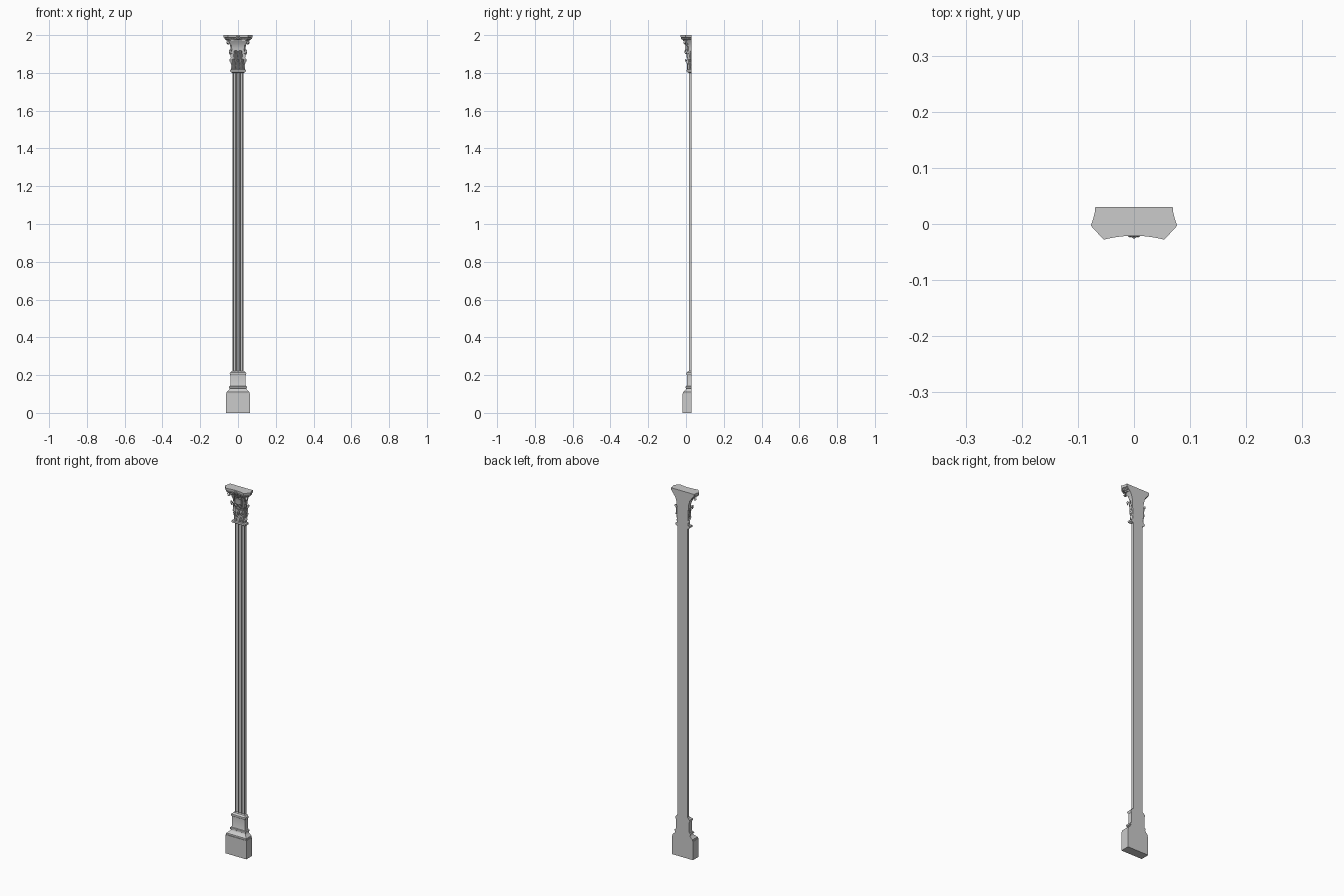
import bpy, bmesh
from math import sin, cos, pi
from mathutils import Vector

if "Cube" in bpy.data.objects:
    bpy.data.objects.remove(bpy.data.objects["Cube"])

BACK = 0.03      # flat rear plane
SET = 0.015      # front projection = half width - SET


def finish(name, bm, smooth=True, clip=False):
    if clip:
        bmesh.ops.bisect_plane(bm, geom=bm.verts[:] + bm.edges[:] + bm.faces[:],
                               plane_co=(0, BACK, 0), plane_no=(0, 1, 0), clear_outer=True)
    bmesh.ops.recalc_face_normals(bm, faces=bm.faces[:])
    me = bpy.data.meshes.new(name)
    bm.to_mesh(me)
    bm.free()
    ob = bpy.data.objects.new(name, me)
    bpy.context.collection.objects.link(ob)
    if smooth:
        bpy.ops.object.select_all(action='DESELECT')
        ob.select_set(True)
        bpy.context.view_layer.objects.active = ob
        bpy.ops.object.shade_smooth_by_angle(angle=0.6)
    return ob


def loft(name, rings):
    bm = bmesh.new()
    vs = [[bm.verts.new(p) for p in r] for r in rings]
    n = len(vs[0])
    for a, b in zip(vs, vs[1:]):
        for i in range(n):
            bm.faces.new((a[i], a[(i + 1) % n], b[(i + 1) % n], b[i]))
    bm.faces.new(vs[0])
    bm.faces.new(vs[-1])
    return finish(name, bm)


def moulding(name, profile):
    # (half width, z) profile mitred round the front and both sides
    loft(name, [[(-h, BACK, z), (-h, BACK - h + SET, z),
                 (h, BACK - h + SET, z), (h, BACK, z)] for h, z in profile])


# plinth and stepped base
moulding("plinth", [(0.063, 0), (0.063, 0.102)])
moulding("base_moulding", [(0.060, 0.102), (0.061, 0.106), (0.060, 0.111), (0.056, 0.113),
                           (0.053, 0.117), (0.048, 0.121), (0.044, 0.128), (0.044, 0.130),
                           (0.047, 0.132), (0.048, 0.136), (0.047, 0.140), (0.042, 0.142)])
moulding("pedestal", [(0.042, 0.142), (0.040, 0.148), (0.040, 0.200), (0.043, 0.204),
                      (0.044, 0.208), (0.043, 0.213), (0.039, 0.215), (0.035, 0.221), (0.029, 0.223)])

# fluted shaft
front = BACK - 0.029 + SET
sec = [(-0.029, BACK), (-0.029, front)]
for cx in (-0.0185, 0, 0.0185):
    for i in range(11):
        a = pi - pi * i / 10
        sec.append((cx + 0.0068 * cos(a), front + 0.0065 * sin(a)))
sec += [(0.029, front), (0.029, BACK)]
loft("fluted_shaft", [[(x, y, z) for x, y in sec] for z in (0.22, 1.805)])

# capital core
moulding("collar", [(0.030, 1.800), (0.036, 1.803), (0.041, 1.806), (0.042, 1.811),
                    (0.041, 1.816), (0.034, 1.819), (0.032, 1.824)])
moulding("bell", [(0.032, 1.815), (0.033, 1.88), (0.036, 1.93), (0.043, 1.955), (0.054, 1.972)])

# abacus: concave front and sides with chamfered corners
half = []
for i in range(9):
    t = i / 8
    half.append((0.054 * t, -0.021 - 0.007 * t * t))
half += [(0.077, -0.003), (0.0725, 0.010), (0.070, 0.020), (0.069, BACK)]
outline = [(-x, y) for x, y in reversed(half[1:])] + half


def scaled(s, z):
    return [(x * s, BACK + (y - BACK) * s, z) for x, y in outline]


loft("abacus", [scaled(s, z) for s, z in ((0.78, 1.968), (0.80, 1.974), (0.86, 1.976), (0.90, 1.981),
                                         (0.93, 1.986), (0.98, 1.987), (1.0, 1.990), (1.0, 2.0))])

# beads under the abacus edge
bm = bmesh.new()
pts = [Vector(p) for p in scaled(0.92, 1.982)]
run = 0
for a, b in zip(pts, pts[1:]):
    d = (b - a).length
    while run < d:
        c = a.lerp(b, run / d)
        new = bmesh.ops.create_uvsphere(bm, u_segments=8, v_segments=6, radius=0.0035)['verts']
        bmesh.ops.translate(bm, verts=new, vec=c)
        run += 0.0085
    run -= d
finish("abacus_beads", bm, clip=True)


def leaf(name, base, ang, width, h, reach):
    # curled lobed leaf; ang is the outward direction
    out = Vector((cos(ang), sin(ang), 0))
    side = Vector((-out.y, out.x, 0))
    path = [(0, 0), (.10, .2), (.15, .4), (.22, .6), (.38, .78), (.58, .92), (.80, 1), (.97, .97), (1, .88), (.92, .80)]
    bm = bmesh.new()
    rows, cols = 28, 12
    grid = []
    for r in range(rows + 1):
        t = r / rows
        f = t * (len(path) - 1)
        k = min(int(f), len(path) - 2)
        p, q = path[k], path[k + 1]
        o = (p[0] + (q[0] - p[0]) * (f - k)) * reach
        z = (p[1] + (q[1] - p[1]) * (f - k)) * h
        w = width * (0.72 + 0.28 * abs(sin(t * pi * 4))) * (1 - 0.65 * t ** 3)
        row = []
        for c in range(cols + 1):
            s = -1 + 2 * c / cols
            ridge = 0.0013 * cos(s * pi * 3) - 0.003 * s * s
            row.append(bm.verts.new(Vector(base) + out * (o + ridge + 0.003) + side * (w * s)
                                    + Vector((0, 0, z - 0.1 * h * s * s * t))))
        grid.append(row)
    for a, b in zip(grid, grid[1:]):
        for c in range(cols):
            bm.faces.new((a[c], a[c + 1], b[c + 1], b[c]))
    bmesh.ops.solidify(bm, geom=bm.faces[:], thickness=0.002)
    finish(name, bm, clip=True)


def scroll(name, base, direction, pathpts, width):
    # flat band following a 2D path in the vertical plane of direction
    d = Vector(direction).normalized()
    n = Vector((-d.y, d.x, 0)) * width
    bm = bmesh.new()
    vs = []
    for u, z in pathpts:
        p = Vector(base) + d * u + Vector((0, 0, z))
        vs.append((bm.verts.new(p - n), bm.verts.new(p + n)))
    for a, b in zip(vs, vs[1:]):
        bm.faces.new((a[0], a[1], b[1], b[0]))
    bmesh.ops.solidify(bm, geom=bm.faces[:], thickness=0.0025)
    finish(name, bm)


def spiral(cu, cz, r, stem):
    pts = list(stem)
    for i in range(41):
        a = pi * 0.75 - i / 40 * pi * 3.6
        k = r * (1 - 0.78 * i / 40)
        pts.append((cu + k * cos(a), cz + k * sin(a)))
    return pts


# lower and upper leaf rows
for x in (-0.022, 0, 0.022):
    leaf("lower_leaf", (x, 0.011, 1.818), -pi / 2, 0.011, 0.055, 0.012)
for x in (-0.012, 0.012):
    leaf("upper_leaf", (x, 0.011, 1.845), -pi / 2, 0.012, 0.075, 0.015)
for sx in (-1, 1):
    diag = -pi / 4 if sx > 0 else -3 * pi / 4
    flat = 0 if sx > 0 else pi
    leaf("lower_side_leaf", (sx * 0.032, 0.022, 1.818), flat, 0.010, 0.055, 0.010)
    leaf("upper_side_leaf", (sx * 0.032, BACK, 1.845), flat, 0.012, 0.072, 0.011)
    leaf("upper_corner_leaf", (sx * 0.031, 0.014, 1.845), diag, 0.010, 0.080, 0.016)
    # corner volute and inner helix
    scroll("corner_volute", (sx * 0.033, 0.012, 0), (sx, -0.85, 0),
           spiral(0.023, 1.960, 0.012, [(0.001, 1.89), (0.003, 1.92), (0.007, 1.945)]), 0.005)
    scroll("inner_helix", (sx * 0.026, 0.001, 0), (-sx, 0, 0),
           spiral(0.015, 1.955, 0.009, [(0.002, 1.90), (0.003, 1.925), (0.005, 1.945)]), 0.006)

# rosette on the abacus centre
bm = bmesh.new()
for i in range(7):
    a = i * pi / 3
    r = 0.007 if i < 6 else 0
    new = bmesh.ops.create_uvsphere(bm, u_segments=10, v_segments=8, radius=0.0045)['verts']
    bmesh.ops.translate(bm, verts=new, vec=(r * cos(a), -0.0195 - (0.002 if i == 6 else 0), 1.986 + r * sin(a)))
finish("rosette", bm)
